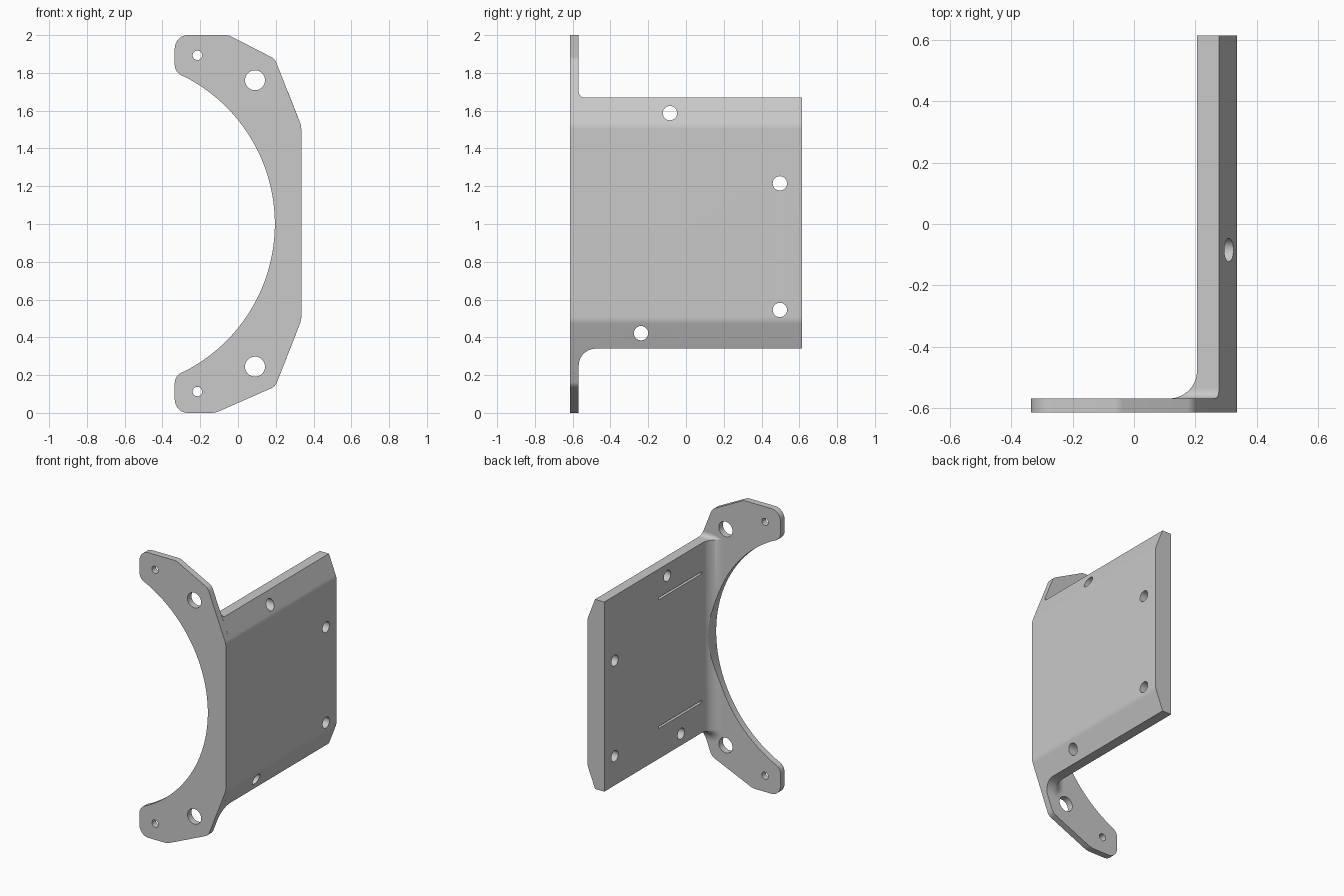
import bpy, bmesh
from math import sin, cos, tan, pi, radians, sqrt
from mathutils import Vector, Matrix

cube = bpy.data.objects.get("Cube")
if cube:
    bpy.data.objects.remove(cube, do_unlink=True)

FRONT, FLANGE_BACK, REAR = -0.613, -0.568, 0.613
INNER, OUTER = 0.205, 0.335
BOTTOM, TOP = 0.34, 1.67
LOW_BEND, HIGH_BEND, SLOPE = 0.49, 1.52, 2.56
BORE_X, BORE_R = -0.68, 0.875

metal = bpy.data.materials.new("grey metal")
metal.use_nodes = True
metal.diffuse_color = (0.585, 0.585, 0.585, 1)
metal.node_tree.nodes["Principled BSDF"].inputs["Base Color"].default_value = metal.diffuse_color


def rounded(corners, steps=8):
    """Closed outline from (x, z, radius) corners."""
    out = []
    for i, (x, z, r) in enumerate(corners):
        p = Vector((x, z))
        if r == 0:
            out.append(p)
            continue
        a = (Vector(corners[i - 1][:2]) - p).normalized()
        b = (Vector(corners[(i + 1) % len(corners)][:2]) - p).normalized()
        half = a.angle(b) / 2
        centre = p + (a + b).normalized() * (r / sin(half))
        reach = r / tan(half)
        start, end = p + a * reach - centre, p + b * reach - centre
        for k in range(steps + 1):
            out.append(centre + start.lerp(end, k / steps).normalized() * r)
    return out


def loft(name, sections):
    """Solid skinned through (y, outline) sections of equal point count."""
    bm = bmesh.new()
    rings = [[bm.verts.new((p[0], y, p[1])) for p in outline] for y, outline in sections]
    for r0, r1 in zip(rings, rings[1:]):
        for i in range(len(r0)):
            bm.faces.new((r0[i - 1], r0[i], r1[i], r1[i - 1]))
    bm.faces.new(rings[0])
    bm.faces.new(rings[-1])
    bmesh.ops.recalc_face_normals(bm, faces=bm.faces)
    mesh = bpy.data.meshes.new(name)
    bm.to_mesh(mesh)
    bm.free()
    obj = bpy.data.objects.new(name, mesh)
    bpy.context.collection.objects.link(obj)
    mesh.materials.append(metal)
    return obj


def cylinder(bm, centre, radius, axis, sides=40):
    bmesh.ops.create_cone(bm, cap_ends=True, segments=sides, radius1=radius, radius2=radius,
                          depth=0.5 if sides == 40 else 2.6,
                          matrix=Matrix.Translation(centre) @ Matrix.Rotation(pi / 2, 4, axis))


def select_only(obj):
    bpy.ops.object.select_all(action='DESELECT')
    obj.select_set(True)
    bpy.context.view_layer.objects.active = obj


def cut(obj, build):
    """Subtract the solids made by build(bm) from obj."""
    bm = bmesh.new()
    build(bm)
    mesh = bpy.data.meshes.new("cutter")
    bm.to_mesh(mesh)
    bm.free()
    mesh.materials.append(metal)
    cutter = bpy.data.objects.new("cutter", mesh)
    cutter.hide_render = True
    bpy.context.collection.objects.link(cutter)
    mod = obj.modifiers.new("cut", 'BOOLEAN')
    mod.operation, mod.solver, mod.object = 'DIFFERENCE', 'EXACT', cutter
    select_only(obj)
    bpy.ops.object.modifier_apply(modifier=mod.name)
    bpy.data.objects.remove(cutter, do_unlink=True)


# Crescent flange with rounded tips
arc = [(BORE_X + BORE_R * cos(radians(a)), 1 + BORE_R * sin(radians(a)), 0)
       for a in range(-62, 63, 2)]
profile = rounded(arc + [
    (-0.335, 1.804, 0.06), (-0.335, 2, 0.07), (-0.05, 2, 0.06), (0.195, 1.874, 0.06),
    (OUTER, HIGH_BEND, 0.1), (OUTER, LOW_BEND, 0.1),
    (0.198, 0.14, 0.06), (-0.12, 0, 0.12), (-0.335, 0, 0.07), (-0.335, 0.196, 0.06)])
flange = loft("flange", [(FRONT, profile), (FLANGE_BACK, profile)])


def flange_holes(bm):
    for x, z, r in ((-0.215, 1.893, 0.025), (-0.215, 0.113, 0.025),
                    (0.09, 1.761, 0.053), (0.09, 0.245, 0.053)):
        cylinder(bm, (x, FRONT, z), r, 'X')


cut(flange, flange_holes)


# Side plate, flaring into the flange with concave fillets
def flare(y, r):
    d = y - FLANGE_BACK
    return 0 if d >= r else r - sqrt(r * r - (r - d) ** 2)


def plate_section(y, big=0.09, small=0.03):
    wide, high = flare(y, big), flare(y, small)
    low_z, high_z = BOTTOM - wide, TOP + high
    pts = rounded([(OUTER - (LOW_BEND - low_z) / SLOPE, low_z, 0), (OUTER, LOW_BEND, 0.1),
                   (OUTER, HIGH_BEND, 0.1), (OUTER - (high_z - HIGH_BEND) / SLOPE, high_z, 0)])
    if y >= FLANGE_BACK + big:
        return pts + [(INNER, TOP), (INNER, BOTTOM)]
    quarter = [k * pi / 16 for k in range(9)]
    pts += [(INNER - wide * sin(t), TOP + high * cos(t)) for t in quarter]
    pts += [(INNER - wide * cos(t), BOTTOM - wide * sin(t)) for t in quarter]
    return pts


levels = [FLANGE_BACK + 0.09 * (1 - cos(k * pi / 24)) for k in range(12)]
levels += [FLANGE_BACK + 0.0899]
flared = loft("plate_fillet", [(y, plate_section(y)) for y in levels])
plate_end = plate_section(REAR)
plate = loft("side_plate", [(levels[-1], plate_end), (REAR, plate_end)])


def bore(bm):
    cylinder(bm, (BORE_X, 0, 1), BORE_R, 'X', 180)


cut(flared, bore)


def plate_holes(bm):
    for y, z in ((-0.085, 1.587), (0.497, 1.215), (0.497, 0.545), (-0.238, 0.422)):
        cylinder(bm, (0.27, y, z), 0.038, 'Y')
    # Narrow grooves on the inner face
    for z in (0.56, 1.463):
        bmesh.ops.create_cube(bm, size=1, matrix=Matrix.Translation((INNER, -0.229, z))
                              @ Matrix.Diagonal((0.04, 0.478, 0.016, 1)))


cut(plate, plate_holes)

for part in (flange, flared, plate):
    select_only(part)
    bpy.ops.object.shade_smooth_by_angle(angle=radians(20))
